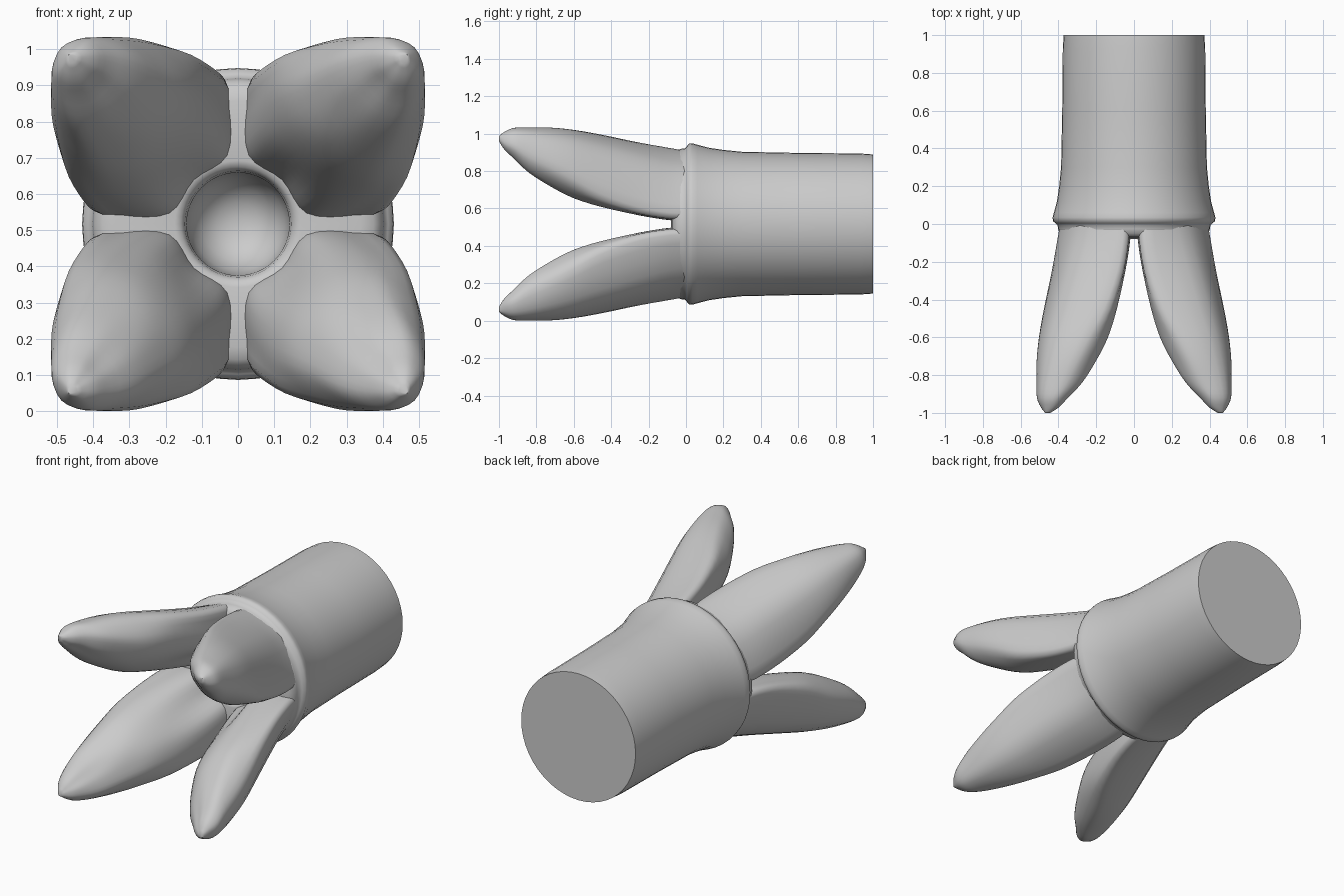
import bpy, bmesh, math

if "Cube" in bpy.data.objects:
    bpy.data.objects.remove(bpy.data.objects["Cube"])

CZ = 0.517  # height of the horizontal axis


def finish(bm, name, angle):
    bmesh.ops.recalc_face_normals(bm, faces=bm.faces[:])
    me = bpy.data.meshes.new(name)
    bm.to_mesh(me)
    bm.free()
    ob = bpy.data.objects.new(name, me)
    bpy.context.collection.objects.link(ob)
    bpy.ops.object.select_all(action='DESELECT')
    ob.select_set(True)
    bpy.context.view_layer.objects.active = ob
    bpy.ops.object.shade_smooth_by_angle(angle=math.radians(angle))
    return ob


def spline(a, b, c, d, t):
    # Catmull-Rom interpolation of tuples
    return tuple(0.5 * (2 * q + (r - p) * t + (2 * p - 5 * q + 4 * r - s) * t * t
                        + (3 * q - p - 3 * r + s) * t ** 3)
                 for p, q, r, s in zip(a, b, c, d))


def skin(bm, rings):
    n = len(rings[0])
    for r0, r1 in zip(rings, rings[1:]):
        for k in range(n):
            bm.faces.new((r0[k], r0[(k + 1) % n], r1[(k + 1) % n], r1[k]))


# Body: lathed barrel with collar, groove and front socket (radius, y)
profile = [(0.372, 1.0), (0.377, 0.93), (0.38, 0.6), (0.386, 0.3), (0.396, 0.2),
           (0.408, 0.12), (0.424, 0.06), (0.431, 0.035), (0.429, 0.015), (0.415, 0.004),
           (0.405, -0.005), (0.402, -0.025), (0.395, -0.05), (0.375, -0.068),
           (0.34, -0.075), (0.175, -0.08), (0.158, -0.075), (0.147, -0.055),
           (0.142, -0.02), (0.14, 0.05), (0.128, 0.11), (0.1, 0.16), (0.06, 0.19),
           (0.02, 0.2)]
SEG = 48
bm = bmesh.new()
rings = []
for r, y in profile:
    rings.append([bm.verts.new((r * math.cos(2 * math.pi * k / SEG), y,
                                CZ + r * math.sin(2 * math.pi * k / SEG)))
                  for k in range(SEG)])
skin(bm, rings)
bm.faces.new(rings[0])
bm.faces.new(rings[-1])
finish(bm, "barrel_body", 50)

# Prong stations: y, inner ridge, inner flank (x,z), side (x,z), shoulder (x,z), outer middle
stations = [
    (0.03, .118, .03, .18, .022, .30, .06, .385, .28),
    (-0.08, .122, .03, .19, .025, .32, .06, .405, .30),
    (-0.25, .145, .058, .23, .05, .35, .09, .435, .345),
    (-0.45, .175, .105, .27, .095, .39, .16, .477, .40),
    (-0.60, .21, .15, .30, .145, .41, .24, .503, .44),
    (-0.72, .255, .21, .335, .205, .43, .30, .515, .465),
    (-0.84, .325, .285, .38, .28, .46, .36, .516, .483),
    (-0.92, .385, .355, .42, .355, .475, .41, .514, .488),
    (-0.97, .418, .40, .44, .40, .472, .43, .493, .478),
    (-1.0, .449, .444, .455, .444, .464, .453, .47, .468),
]


def prong(name, sx, sz):
    dense = []
    for k in range(len(stations) - 1):
        quad = [stations[min(max(k + o, 0), len(stations) - 1)] for o in (-1, 0, 1, 2)]
        dense += [spline(*quad, t / 3) for t in range(3)]
    dense.append(stations[-1])
    bm = bmesh.new()
    rings = []
    for y, i, jx, jz, ax, az, ox, oz, m in dense:
        loop = [(i, i), (jx, jz), (ax, az), (ox, oz), (m, m), (oz, ox), (az, ax), (jz, jx)]
        ring = []
        for k in range(8):
            quad = [loop[(k + o) % 8] for o in (-1, 0, 1, 2)]
            for t in range(4):
                u, v = spline(*quad, t / 4)
                ring.append(bm.verts.new((sx * u, y, CZ + sz * v)))
        rings.append(ring)
    skin(bm, rings)
    bm.faces.new(rings[0])
    bm.faces.new(rings[-1])
    finish(bm, name, 60)


# Four splayed prongs, mirrored about both planes
for side, sx in (("left", -1), ("right", 1)):
    for level, sz in (("lower", -1), ("upper", 1)):
        prong(f"{level}_{side}_prong", sx, sz)
